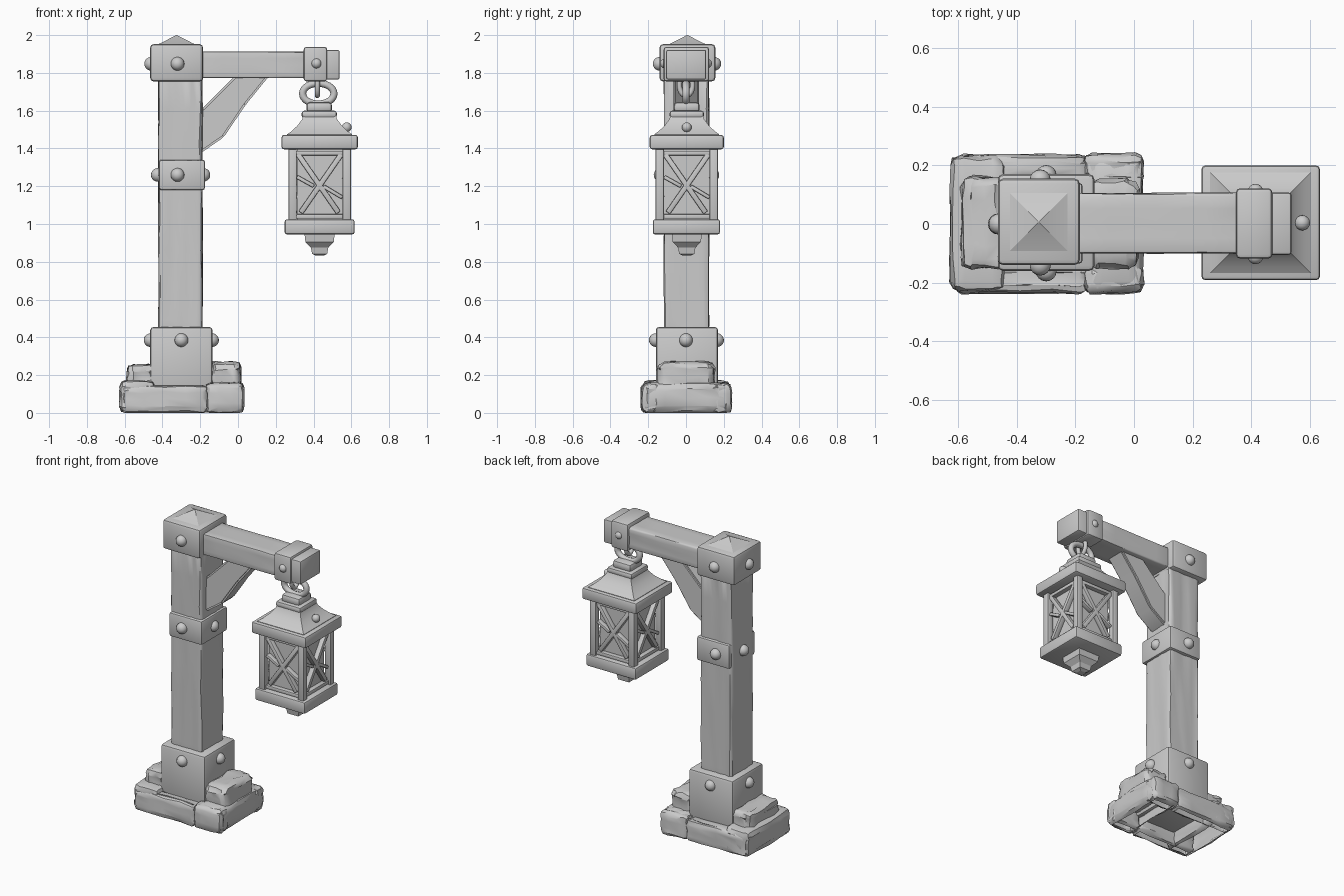
import bpy, bmesh, math, random
from mathutils import Vector, Matrix

random.seed(4)
if "Cube" in bpy.data.objects:
    bpy.data.objects.remove(bpy.data.objects["Cube"])

GREY = (0.6, 0.6, 0.6, 1)
stone_grey = bpy.data.materials.new("plain_grey")
stone_grey.use_nodes = True
stone_grey.diffuse_color = GREY
stone_grey.node_tree.nodes["Principled BSDF"].inputs["Base Color"].default_value = GREY


def finish(name, bm, angle=35):
    bmesh.ops.recalc_face_normals(bm, faces=bm.faces)
    mesh = bpy.data.meshes.new(name)
    bm.to_mesh(mesh)
    bm.free()
    mesh.materials.append(stone_grey)
    ob = bpy.data.objects.new(name, mesh)
    bpy.context.collection.objects.link(ob)
    bpy.ops.object.select_all(action='DESELECT')
    ob.select_set(True)
    bpy.context.view_layer.objects.active = ob
    bpy.ops.object.shade_smooth_by_angle(angle=math.radians(angle))
    return ob


def box(name, x, y, z, bevel=0.012, cuts=0, rough=0, open_bottom=False):
    """Bevelled box from three ranges, optionally worn by random jitter."""
    bm = bmesh.new()
    bmesh.ops.create_cube(bm, size=1)
    for v in bm.verts:
        v.co = Vector([r[0] + (c + 0.5) * (r[1] - r[0]) for c, r in zip(v.co, (x, y, z))])
    if cuts:
        bmesh.ops.subdivide_edges(bm, edges=bm.edges, cuts=cuts, use_grid_fill=True)
    sharp = [e for e in bm.edges if e.calc_face_angle(0) > 0.5]
    if bevel:
        bmesh.ops.bevel(bm, geom=sharp, offset=bevel, segments=2, profile=0.5, affect='EDGES')
    for v in bm.verts:
        floor = v.co.z < z[0] + 0.001
        v.co += Vector([random.uniform(-rough, rough) for _ in range(3)])
        if floor:
            v.co.z = z[0]
    if open_bottom:
        low = [f for f in bm.faces if all(v.co.z < z[0] + 0.001 for v in f.verts)]
        bmesh.ops.delete(bm, geom=low, context='FACES')
    return finish(name, bm)


def prism(name, outline, y0, y1, bevel=0.01):
    """Extrude an x-z outline along y."""
    bm = bmesh.new()
    face = bm.faces.new([bm.verts.new((px, y0, pz)) for px, pz in outline])
    out = bmesh.ops.extrude_face_region(bm, geom=[face])
    for v in out["geom"]:
        if isinstance(v, bmesh.types.BMVert):
            v.co.y = y1
    bmesh.ops.bevel(bm, geom=bm.edges[:], offset=bevel, segments=2, affect='EDGES')
    return finish(name, bm)


def square_lathe(name, cx, cy, profile):
    """Stack of squares: (half width, height) pairs."""
    bm = bmesh.new()
    rings = [[bm.verts.new((cx + h * a, cy + h * b, z))
              for a, b in ((-1, -1), (1, -1), (1, 1), (-1, 1))] for h, z in profile]
    for lo, hi in zip(rings, rings[1:]):
        for i in range(4):
            j = (i + 1) % 4
            bm.faces.new((lo[i], lo[j], hi[j], hi[i]))
    bm.faces.new(rings[0])
    bm.faces.new(rings[-1])
    return finish(name, bm, 25)


def rivet(name, pos, r=0.036):
    bm = bmesh.new()
    bmesh.ops.create_uvsphere(bm, u_segments=16, v_segments=10, radius=r,
                              matrix=Matrix.Translation(pos))
    finish(name, bm, 60)


def link(name, pos, turn, rx, rz, r):
    """Oval chain link standing upright."""
    bm = bmesh.new()
    n, m = 28, 10
    rot = Matrix.Rotation(turn, 3, 'Z')
    rings = []
    for i in range(n):
        a = math.tau * i / n
        d = Vector((math.cos(a), 0, math.sin(a)))
        c = Vector((rx * d.x, 0, rz * d.z))
        rings.append([bm.verts.new(Vector(pos) + rot @ (c + r * (math.cos(t) * d + math.sin(t) * Vector((0, 1, 0)))))
                      for t in (math.tau * k / m for k in range(m))])
    for i in range(n):
        for k in range(m):
            a, b = rings[i], rings[(i + 1) % n]
            bm.faces.new((a[k], a[(k + 1) % m], b[(k + 1) % m], b[k]))
    finish(name, bm, 80)


# Rough stone footing, open underneath
for side, s in (("front", -1), ("back", 1)):
    ya, yb = sorted((s * 0.14, s * 0.235))
    box(side + "_stone", (-0.61, -0.16), (ya, yb), (0, 0.145), 0.025, 3, 0.006, True)
    box(side + "_corner_stone", (-0.17, 0.03), (ya, yb + 0.005), (0, 0.155), 0.025, 2, 0.006, True)
box("right_stone", (-0.625, -0.44), (-0.225, 0.23), (0, 0.17), 0.03, 3, 0.006, True)
box("left_stone", (-0.16, 0.03), (-0.225, 0.23), (0, 0.16), 0.03, 3, 0.006, True)
box("right_upper_stone", (-0.59, -0.43), (-0.15, 0.16), (0.1, 0.255), 0.03, 3, 0.007)
box("left_upper_stone", (-0.16, 0.015), (-0.15, 0.15), (0.1, 0.27), 0.035, 3, 0.007)

# Post and its fittings
box("post", (-0.42, -0.19), (-0.115, 0.12), (0.3, 1.8), 0.012, 7, 0.004)
box("foot_sleeve", (-0.465, -0.135), (-0.16, 0.17), (0.08, 0.455), 0.018)
box("middle_band", (-0.418, -0.175), (-0.135, 0.14), (1.18, 1.34), 0.012)
box("post_cap", (-0.465, -0.185), (-0.14, 0.155), (1.755, 1.952), 0.018)
square_lathe("cap_point", -0.325, 0.007, [(0.118, 1.945), (0.085, 1.957), (0.002, 2.0)])

# Rivets on the faces of the fittings
for part, x0, x1, y0, y1, z in (("sleeve", -0.463, -0.137, -0.16, 0.165, 0.385),
                                ("band", -0.425, -0.183, -0.135, 0.14, 1.26),
                                ("cap", -0.46, -0.22, -0.14, 0.15, 1.848)):
    cx = (x0 + x1) / 2 if part == "sleeve" else -0.32
    for label, pos in (("right", (x0, 0, z)), ("left", (x1, 0, z)),
                       ("front", (cx, y0, z)), ("back", (cx, y1, z))):
        rivet(part + "_rivet_" + label, pos)

# Arm, brace and end strap
box("arm", (-0.25, 0.4), (-0.1, 0.105), (1.772, 1.912), 0.01, 3, 0.002)
box("arm_end", (0.38, 0.538), (-0.105, 0.107), (1.765, 1.922), 0.01)
box("arm_strap", (0.348, 0.472), (-0.118, 0.122), (1.755, 1.938), 0.014)
for s in (-1, 1):
    rivet("strap_rivet", (0.415, s * 0.11, 1.85), 0.027)
prism("brace", [(-0.23, 1.36), (-0.19, 1.38), (-0.075, 1.46), (0.04, 1.63),
                (0.17, 1.79), (-0.01, 1.79), (-0.19, 1.61), (-0.23, 1.58)], -0.065, 0.07)

# Hanging links
link("arm_link", (0.42, 0, 1.735), math.pi / 2, 0.035, 0.055, 0.014)
link("lantern_link", (0.425, 0, 1.69), 0, 0.083, 0.055, 0.019)

# Lantern roof and base
LX, LY = 0.432, 0.004
square_lathe("lantern_roof", LX, LY, [(0.17, 1.45), (0.172, 1.475), (0.15, 1.49),
                                      (0.118, 1.52), (0.092, 1.555), (0.085, 1.58)])
box("roof_neck", (0.337, 0.523), (-0.087, 0.095), (1.56, 1.6), 0.014)
box("roof_top", (0.362, 0.498), (-0.065, 0.072), (1.59, 1.645), 0.018)
box("roof_eave", (0.23, 0.635), (-0.192, 0.2), (1.395, 1.472), 0.014)
rivet("roof_rivet", (0.575, LY, 1.512), 0.026)
box("lantern_base", (0.247, 0.617), (-0.176, 0.18), (0.945, 1.025), 0.012)
square_lathe("bottom_finial", LX, LY, [(0.02, 0.832), (0.04, 0.842), (0.046, 0.875),
                                       (0.075, 0.905), (0.08, 0.95)])

# Lantern cage: corner posts, rails, recessed panes and crossed bars
H = 0.165
for a in (-1, 1):
    for b in (-1, 1):
        cx, cy = LX + a * (H - 0.022), LY + b * (H - 0.022)
        box("cage_post", (cx - 0.022, cx + 0.022), (cy - 0.022, cy + 0.022), (1.01, 1.41), 0.006)
C = H - 0.045
box("lantern_panes", (LX - C, LX + C), (LY - C, LY + C), (1.01, 1.41), 0)
for i in range(4):
    spin = Matrix.Translation((LX, LY, 0)) @ Matrix.Rotation(i * math.pi / 2, 4, 'Z')
    bars = [((-0.125, 1.375), (0.125, 1.375), 0.012), ((-0.125, 1.04), (0.125, 1.04), 0.012),
            ((-0.115, 1.37), (0.1, 1.06), 0.014), ((0.115, 1.37), (-0.1, 1.06), 0.014),
            ((-0.12, 1.25), (-0.03, 1.2), 0.01), ((0.12, 1.14), (0.02, 1.2), 0.01)]
    for (xa, za), (xb, zb), w in bars:
        bar = box("cage_bar", (-0.5 * math.hypot(xb - xa, zb - za), 0.5 * math.hypot(xb - xa, zb - za)),
                  (-0.017, 0.017), (-w, w), 0.005)
        bar.matrix_world = (spin @ Matrix.Translation(((xa + xb) / 2, -H + 0.03, (za + zb) / 2))
                            @ Matrix.Rotation(-math.atan2(zb - za, xb - xa), 4, 'Y'))
